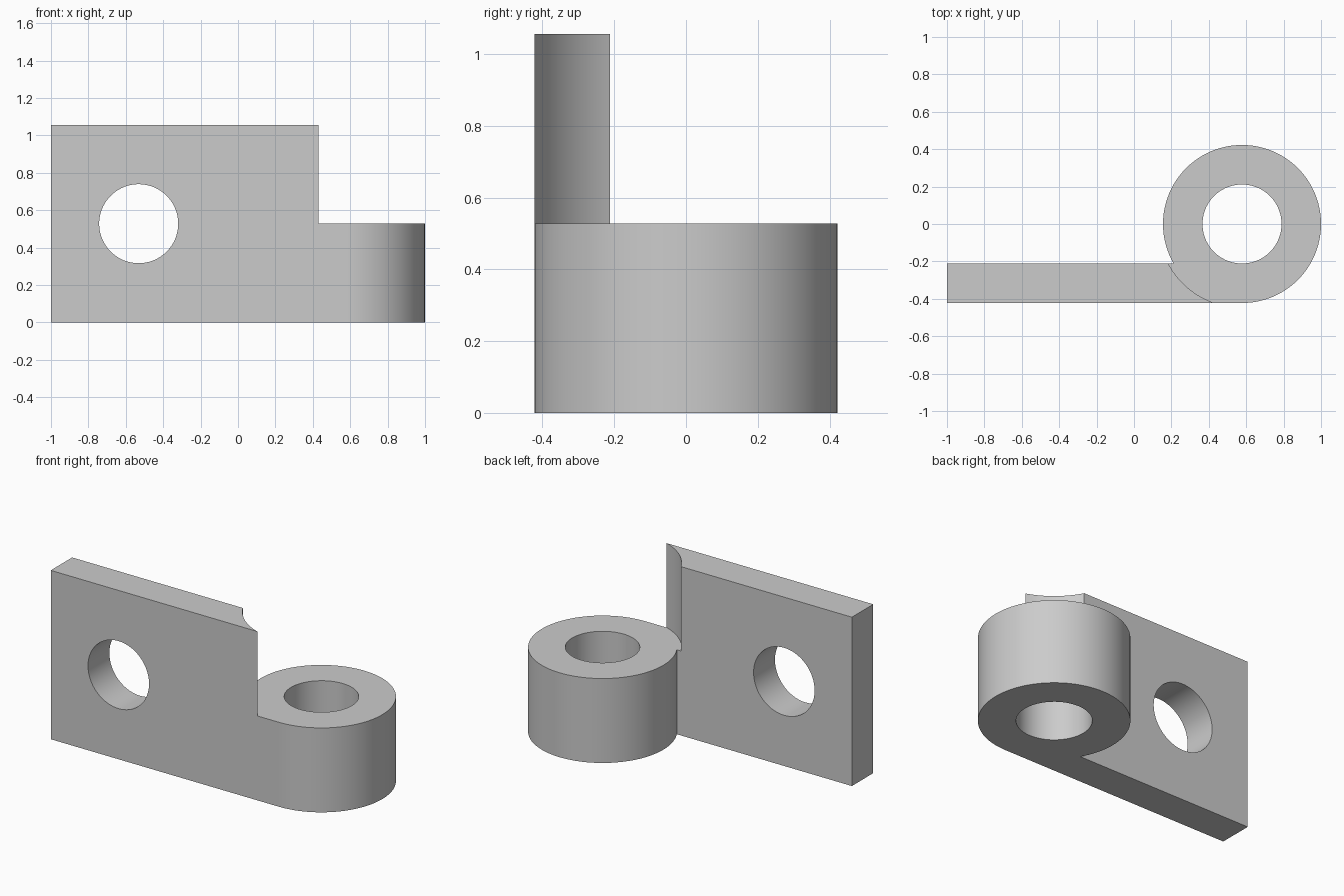
import bpy
import math

cube = bpy.data.objects.get("Cube")
if cube:
    bpy.data.objects.remove(cube, do_unlink=True)

R = 0.4225            # barrel radius
T = R / 2             # plate thickness and hole radius
H = R * 2.5           # plate height
BX = 1 - R            # barrel axis
HX = -1 + R * 1.11    # plate hole axis

grey = bpy.data.materials.new("plain grey")
grey.use_nodes = True
color = (0.6, 0.6, 0.6, 1)
grey.diffuse_color = color
grey.node_tree.nodes["Principled BSDF"].inputs["Base Color"].default_value = color


def cylinder(name, radius, depth, loc, rot=(0, 0, 0)):
    bpy.ops.mesh.primitive_cylinder_add(vertices=96, radius=radius, depth=depth,
                                        location=loc, rotation=rot)
    obj = bpy.context.object
    obj.name = name
    obj.data.materials.append(grey)
    return obj


def combine(target, tool, operation):
    """Apply a boolean and discard the tool object."""
    bpy.context.view_layer.objects.active = target
    mod = target.modifiers.new(operation.lower(), "BOOLEAN")
    mod.operation, mod.solver, mod.object = operation, "EXACT", tool
    bpy.ops.object.modifier_apply(modifier=mod.name)
    bpy.data.objects.remove(tool, do_unlink=True)


# Upright plate reaching tangentially to the barrel axis
bpy.ops.mesh.primitive_cube_add(size=1, location=((BX - 1) / 2, -R + T / 2, H / 2))
hinge = bpy.context.object
hinge.name = "hinge_leaf"
hinge.scale = (BX + 1, T, H)
bpy.ops.object.transform_apply(location=True, rotation=False, scale=True)
hinge.data.materials.append(grey)

# Curved clearance above the barrel, then the barrel with its pin bore
combine(hinge, cylinder("clearance", R * 1.06, H, (BX, 0, H)), "DIFFERENCE")
combine(hinge, cylinder("barrel", R, H / 2, (BX, 0, H / 4)), "UNION")
combine(hinge, cylinder("pin_bore", T, H * 2, (BX, 0, H / 2)), "DIFFERENCE")

# Mounting hole through the plate
combine(hinge, cylinder("mounting_hole", T, 0.6, (HX, -R, H / 2),
                        (math.pi / 2, 0, 0)), "DIFFERENCE")

bpy.ops.object.select_all(action="DESELECT")
hinge.select_set(True)
bpy.context.view_layer.objects.active = hinge
bpy.ops.object.shade_smooth_by_angle(angle=math.radians(30))
